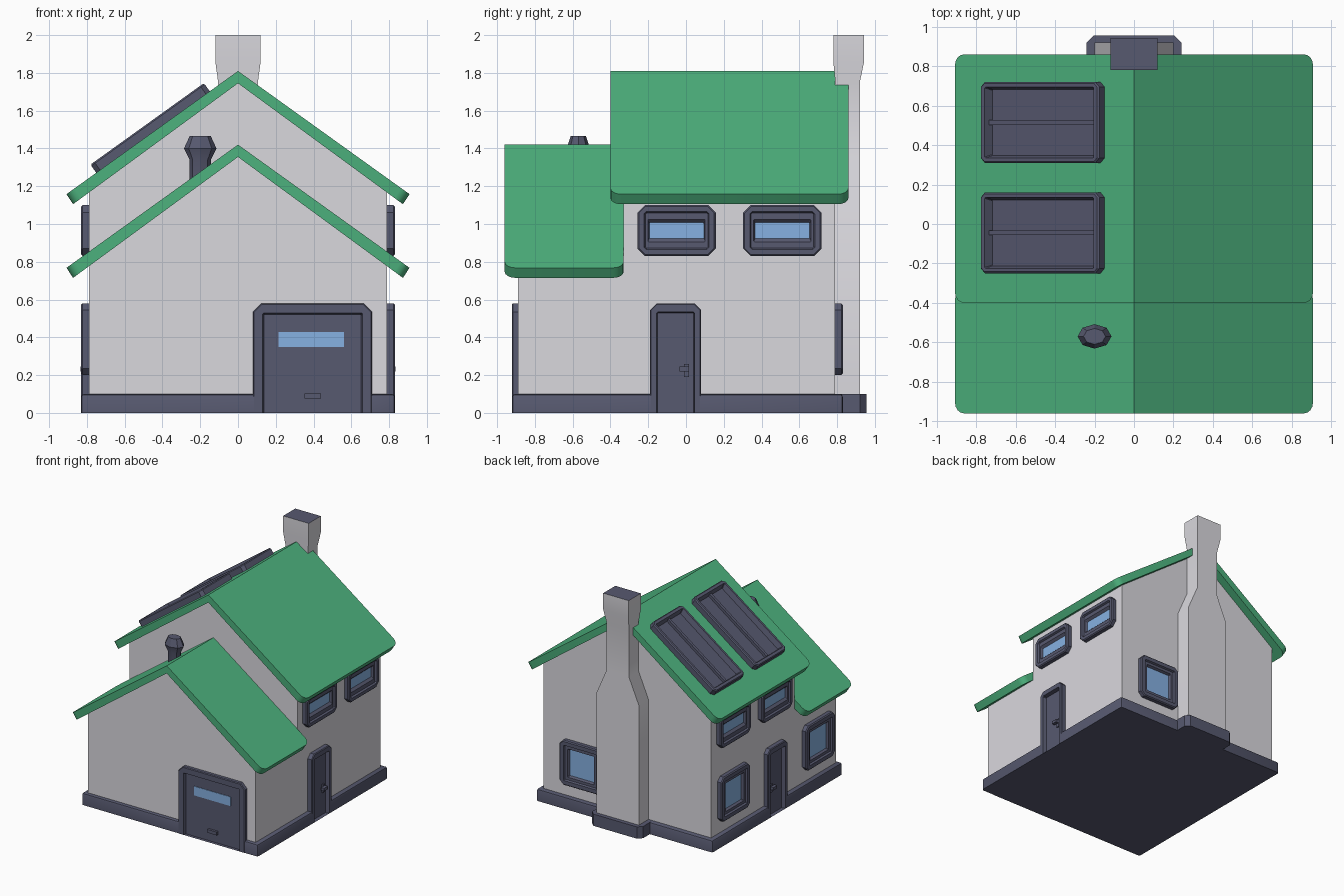
import bpy, bmesh, math
from mathutils import Vector

if "Cube" in bpy.data.objects:
    bpy.data.objects.remove(bpy.data.objects["Cube"])


def material(name, rgb):
    m = bpy.data.materials.new(name)
    m.diffuse_color = (*rgb, 1)
    m.use_nodes = True
    m.node_tree.nodes["Principled BSDF"].inputs["Base Color"].default_value = m.diffuse_color
    return m


WALL = material("wall white", (0.70, 0.69, 0.73))
GREEN = material("roof green", (0.075, 0.45, 0.21))
DARK = material("trim slate", (0.095, 0.10, 0.16))
BLUE = material("glass blue", (0.24, 0.44, 0.76))


def finish(name, bm, *mats):
    bmesh.ops.recalc_face_normals(bm, faces=bm.faces[:])
    me = bpy.data.meshes.new(name)
    bm.to_mesh(me)
    bm.free()
    for m in mats:
        me.materials.append(m)
    ob = bpy.data.objects.new(name, me)
    bpy.context.collection.objects.link(ob)
    bpy.ops.object.select_all(action='DESELECT')
    ob.select_set(True)
    bpy.context.view_layer.objects.active = ob
    bpy.ops.object.shade_smooth_by_angle(angle=math.radians(30))
    return ob


def loft(rings, end_mat=0):
    """Closed solid through equal-sized rings; end_mat colours the last cap."""
    bm = bmesh.new()
    vs = [[bm.verts.new(p) for p in r] for r in rings]
    n = len(vs[0])
    for a, b in zip(vs, vs[1:]):
        for i in range(n):
            bm.faces.new((a[i], a[(i + 1) % n], b[(i + 1) % n], b[i]))
    bm.faces.new(vs[0])
    bm.faces.new(vs[-1]).material_index = end_mat
    return bm


def prism_y(profile, y0, y1):
    return loft([[(x, y, z) for x, z in profile] for y in (y0, y1)])


def fitting(name, plane, w, h, c, insets, door=False, end=BLUE):
    """Framed opening on a plane (origin, U, V, N): rings of (inset u, inset v, depth)."""
    o, U, V, N = (Vector(p) for p in plane)
    rings = []
    for iu, iv, d in insets:
        a, t = w / 2 - iu, h / 2 - iv
        k = max(c - iu * 0.8, 0.004)
        pts = [(a, t - k), (a - k, t), (k - a, t), (-a, t - k)]
        if door:
            pts += [(-a, -h / 2), (a, -h / 2)]
        else:
            pts += [(-a, k - t), (k - a, -t), (a - k, -t), (a, k - t)]
        rings.append([o + U * u + V * v + N * d for u, v in pts])
    return finish(name, loft(rings, 1), DARK, end)


def plate(name, plane, u, v, d, mat):
    """Box on a plane, given as (min, max) ranges along U, V, N."""
    o, U, V, N = (Vector(p) for p in plane)
    rings = [[o + U * a + V * b + N * k for a, b in
              ((u[0], v[0]), (u[1], v[0]), (u[1], v[1]), (u[0], v[1]))] for k in d]
    return finish(name, loft(rings), mat)


# Walls: two gabled blocks
for name, y0, y1, side, top in (("garage_walls", -0.89, -0.32, 0.80, 1.38),
                                ("house_walls", -0.33, 0.79, 1.19, 1.77)):
    finish(name, prism_y([(-0.79, 0.05), (0.79, 0.05), (0.79, side), (0, top),
                          (-0.79, side)], y0, y1), WALL)

# Roofs with rounded eave corners
for name, y0, y1, top in (("garage_roof", -0.96, -0.33, 1.42),
                          ("house_roof", -0.40, 0.86, 1.81)):
    prof = [(0, top), (0.908, top - 0.652), (0.873, top - 0.705), (0, top - 0.065),
            (-0.873, top - 0.705), (-0.908, top - 0.652)]
    bm = prism_y(prof, y0, y1)
    corners = [e for e in bm.edges if all(abs(v.co.x) > 0.8 for v in e.verts)
               and abs(e.verts[0].co.y - e.verts[1].co.y) < 0.01]
    bmesh.ops.bevel(bm, geom=corners, offset=0.055, segments=4, profile=0.5,
                    affect='EDGES')
    finish(name, bm, GREEN)

# Plinth, notched at the garage and the two side doors
half = [(0.83, -0.92), (0.83, -0.17), (0.79, -0.17), (0.79, 0.06), (0.83, 0.06), (0.83, 0.83)]
outline = half + [(-x, y) for x, y in reversed(half)]
outline += [(0.10, -0.92), (0.10, -0.89), (0.69, -0.89), (0.69, -0.92)]
bm = loft([[(x, y, z) for x, y in outline] for z in (0, 0.1)])


def outer_edge(e):
    m = (e.verts[0].co + e.verts[1].co) / 2
    corner = abs(m.x) > 0.82 and (m.y < -0.91 or m.y > 0.82)
    rim = m.z > 0.09 and (abs(m.x) > 0.82 or m.y < -0.91 or m.y > 0.82)
    return rim or (corner and 0.02 < m.z < 0.08)


bmesh.ops.bevel(bm, geom=[e for e in bm.edges if outer_edge(e)], offset=0.015,
                segments=2, profile=0.5, affect='EDGES')
finish("plinth", bm, DARK)


def rect(z, hx, y0, y1):
    return [(-hx, y0, z), (hx, y0, z), (hx, y1, z), (-hx, y1, z)]


# Chimney and its footing
finish("chimney_footing", loft([
    [(-0.24, 0.8, z), (0.24, 0.8, z), (0.24, 0.92, z), (0.205, 0.955, z),
     (-0.205, 0.955, z), (-0.24, 0.92, z)] for z in (0, 0.1)]), DARK)
finish("chimney", loft([rect(0.08, 0.2, 0.78, 0.92), rect(1.12, 0.2, 0.78, 0.92),
                        rect(1.34, 0.105, 0.785, 0.92), rect(1.75, 0.105, 0.79, 0.92),
                        rect(1.86, 0.12, 0.78, 0.943), rect(2.0, 0.12, 0.78, 0.943)], 1),
       WALL, DARK)

# Stove pipe on the garage roof
finish("stove_pipe", loft([
    [(-0.2 + r * math.cos(a * math.pi / 4), -0.57 + 0.72 * r * math.sin(a * math.pi / 4), z)
     for a in range(8)]
    for z, r in ((1.15, 0.056), (1.34, 0.056), (1.40, 0.086), (1.465, 0.056))]), DARK)

# Wall planes
UP = (0, 0, 1)


def side_plane(s, y, z):
    return ((s * 0.79, y, z), (0, 1, 0), UP, (s, 0, 0))


SMALL = [(0, 0, -0.01), (0, 0, 0.032), (0.008, 0.008, 0.04), (0.035, 0.035, 0.04),
         (0.042, 0.042, 0.025), (0.056, 0.075, 0.025), (0.063, 0.093, 0.006)]
LARGE = [(0, 0, -0.01), (0, 0, 0.032), (0.008, 0.008, 0.04), (0.04, 0.04, 0.04),
         (0.047, 0.047, 0.025), (0.07, 0.07, 0.025), (0.08, 0.08, 0.006)]
DOOR = [(0, 0, -0.01), (0, 0, 0.034), (0.006, 0.006, 0.04), (0.034, 0.045, 0.04),
        (0.04, 0.05, 0.006)]

# Both sides: upper windows, door and lever handle
for s, tag in ((1, "right"), (-1, "left")):
    for y, spot in ((-0.05, "front"), (0.51, "back")):
        fitting(f"upper_window_{tag}_{spot}", side_plane(s, y, 0.965), 0.415, 0.27,
                0.04, SMALL)
    p = side_plane(s, -0.055, 0.29)
    fitting(f"door_{tag}", p, 0.27, 0.58, 0.035, DOOR, True, DARK)
    plate(f"door_plate_{tag}", p, (0.045, 0.07), (-0.10, -0.03), (0.004, 0.018), DARK)
    plate(f"door_lever_{tag}", p, (0.02, 0.07), (-0.07, -0.045), (0.018, 0.045), DARK)

# Ground-floor windows: two on the left, one on the back
for y, spot in ((-0.63, "front"), (0.51, "back")):
    fitting(f"lower_window_left_{spot}", side_plane(-1, y, 0.39), 0.39, 0.38, 0.035, LARGE)
fitting("back_window", ((0.42, 0.79, 0.39), (1, 0, 0), UP, (0, 1, 0)), 0.39, 0.38,
        0.035, LARGE)

# Garage door with window strip and handle
g = ((0.395, -0.89, 0.29), (1, 0, 0), UP, (0, -1, 0))
fitting("garage_door", g, 0.63, 0.58, 0.045,
        [(0, 0, -0.01), (0, 0, 0.026), (0.006, 0.006, 0.032), (0.05, 0.052, 0.032),
         (0.058, 0.06, 0.005)], True, DARK)
plate("garage_window", g, (-0.18, 0.165), (0.06, 0.138), (0.003, 0.009), BLUE)
plate("garage_handle", g, (-0.043, 0.045), (-0.215, -0.187), (0.003, 0.025), DARK)

# Roof skylights on the left slope
L = math.hypot(1, 0.718)
for y in (-0.045, 0.515):
    p = ((-0.45, y, 1.81 - 0.718 * 0.45), (0, 1, 0), (1 / L, 0, 0.718 / L),
         (-0.718 / L, 0, 1 / L))
    fitting("skylight_frame", p, 0.41, 0.74, 0.025,
            [(0, 0, -0.02), (0, 0, 0.045), (0.008, 0.008, 0.053), (0.025, 0.03, 0.053),
             (0.038, 0.045, 0.008)], end=DARK)
    plate("skylight_bar", p, (-0.012, 0.012), (-0.33, 0.33), (0.005, 0.03), DARK)
